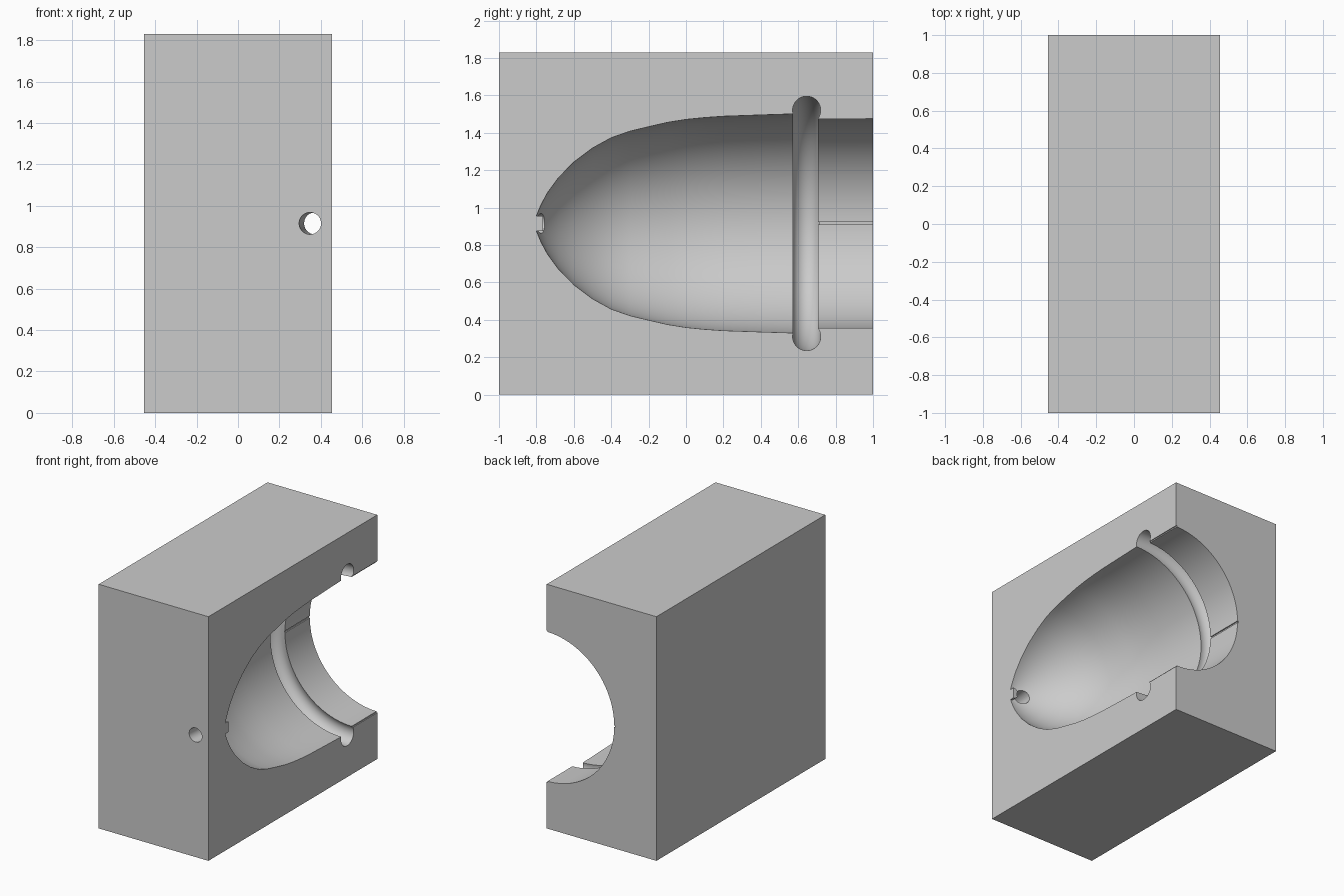
import bpy, bmesh, math
from mathutils import Matrix, Vector

if "Cube" in bpy.data.objects:
    bpy.data.objects.remove(bpy.data.objects["Cube"])

HALF_W, HEIGHT = 0.455, 1.83
MID = HEIGHT / 2
AXIS = Vector((HALF_W, 0, MID))   # cavity axis lies on the open face

grey = bpy.data.materials.new("plain_grey")
grey.use_nodes = True
grey.diffuse_color = (0.6, 0.6, 0.6, 1)
grey.node_tree.nodes["Principled BSDF"].inputs["Base Color"].default_value = grey.diffuse_color


def add_object(name, bm):
    bmesh.ops.recalc_face_normals(bm, faces=bm.faces)
    mesh = bpy.data.meshes.new(name)
    bm.to_mesh(mesh)
    bm.free()
    mesh.materials.append(grey)
    obj = bpy.data.objects.new(name, mesh)
    bpy.context.collection.objects.link(obj)
    return obj


def box(name, size, centre):
    bm = bmesh.new()
    bmesh.ops.create_cube(bm, size=1, matrix=Matrix.Translation(centre) @ Matrix.Diagonal((*size, 1)))
    return add_object(name, bm)


def revolve(name, profile, steps):
    # profile is (y, radius), spun about the cavity axis
    bm = bmesh.new()
    verts = [bm.verts.new(AXIS + Vector((r, y, 0))) for y, r in profile]
    edges = [bm.edges.new(pair) for pair in zip(verts, verts[1:])]
    bmesh.ops.spin(bm, geom=verts + edges, cent=AXIS, axis=(0, 1, 0),
                   angle=math.tau, steps=steps)
    bmesh.ops.remove_doubles(bm, verts=bm.verts, dist=0.0001)
    return add_object(name, bm)


# Block
block = box("mould_block", (2 * HALF_W, 2, HEIGHT), (0, 0, MID))

# Cavity: nose with small centre pin, body, round ring groove, rear bore
nose = [(-0.765, 0), (-0.765, 0.04), (-0.8, 0.04), (-0.775, 0.1), (-0.74, 0.165),
        (-0.68, 0.247), (-0.6, 0.328), (-0.5, 0.403), (-0.4, 0.458), (-0.3, 0.493),
        (-0.2, 0.517), (-0.1, 0.54), (0, 0.556), (0.1, 0.566), (0.2, 0.573), (0.4, 0.58)]
ring = []
for i in range(25):
    a = math.radians(195 - 232 * i / 24)
    ring.append((0.645 + 0.075 * math.cos(a), 0.605 + 0.075 * math.sin(a)))
bore = [(1.1, 0.56), (1.1, 0)]
cutters = [revolve("cavity_cutter", nose + ring + bore, 96)]

# Slanted pour hole from the front into the nose
direction = Vector((0.1, 1, 0)).normalized()
bm = bmesh.new()
turn = Vector((0, 0, 1)).rotation_difference(direction).to_matrix().to_4x4()
place = Matrix.Translation(Vector((0.348, -1, MID)) + direction * 0.1)
bmesh.ops.create_cone(bm, cap_ends=True, segments=32, radius1=0.053, radius2=0.053,
                      depth=0.4, matrix=place @ turn)
cutters.append(add_object("hole_cutter", bm))

# Thin slits along the rear bore
slit = 0.014
cutters.append(box("side_slit_cutter", (0.1, 0.45, slit), (HALF_W - 0.518, 0.875, MID)))
for side in (-1, 1):
    cutters.append(box("edge_slit_cutter", (slit, 0.45, 0.1),
                       (HALF_W, 0.875, MID + side * 0.518)))

# Cut the block, then drop the cutters
bpy.context.view_layer.objects.active = block
block.select_set(True)
for cutter in cutters:
    cutter.hide_render = True
    mod = block.modifiers.new(cutter.name, "BOOLEAN")
    mod.operation = "DIFFERENCE"
    mod.solver = "EXACT"
    mod.object = cutter
    bpy.ops.object.modifier_apply(modifier=mod.name)
    bpy.data.objects.remove(cutter)

bpy.ops.object.shade_smooth_by_angle(angle=math.radians(30))
